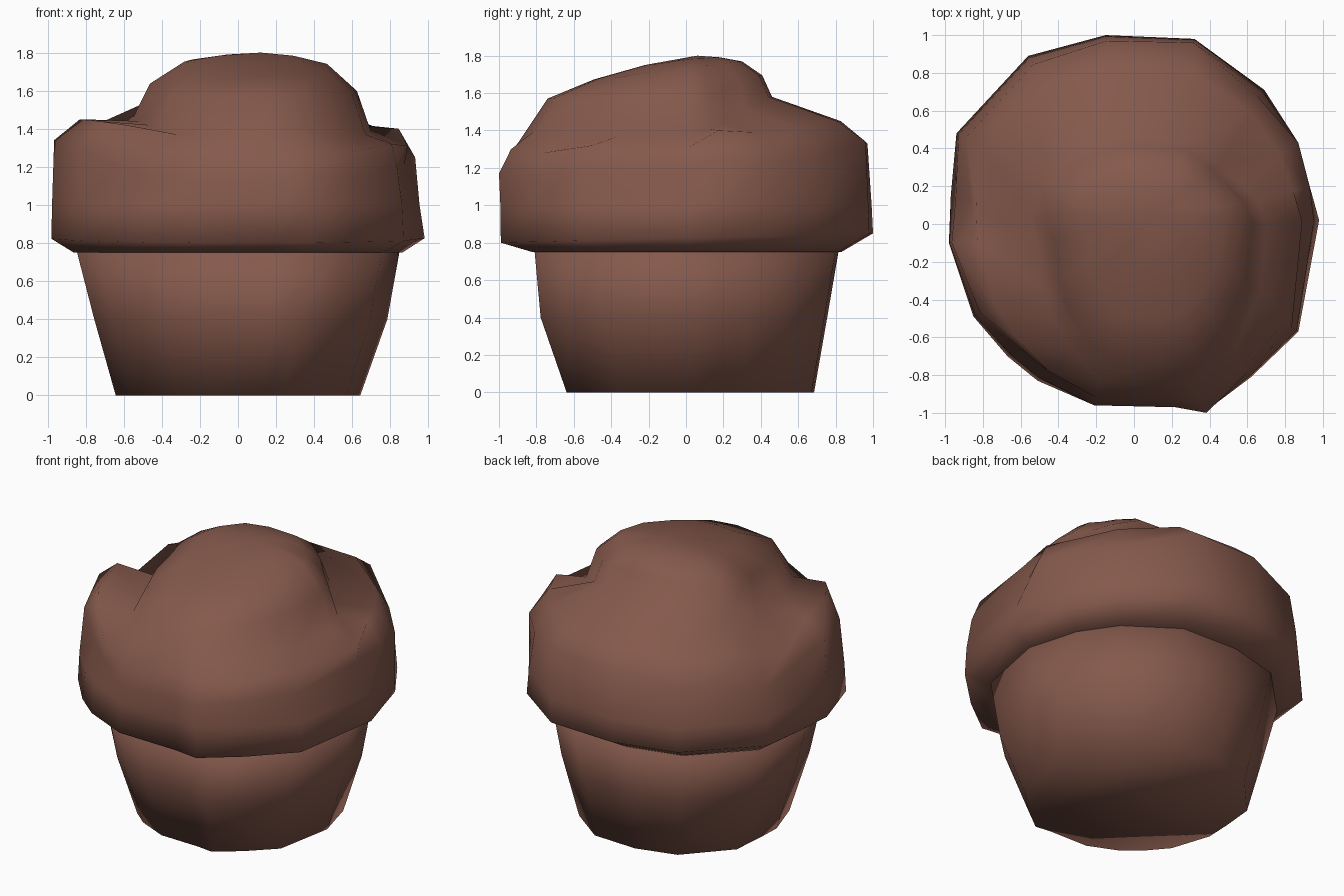
import bpy, bmesh, math
from mathutils import Vector

if "Cube" in bpy.data.objects:
    bpy.data.objects.remove(bpy.data.objects["Cube"])

brown = bpy.data.materials.new("chocolate brown")
brown.diffuse_color = (0.235, 0.100, 0.072, 1)
brown.use_nodes = True
brown.node_tree.nodes["Principled BSDF"].inputs["Base Color"].default_value = brown.diffuse_color

# One row per direction, counter-clockwise from +x:
# rim x, rim y, shoulder scale, shoulder z, lobe-top z, crease x, crease y, crease z
ROWS = [
    (0.98, 0.02, 0.89, 1.20, 1.31, 0.70, 0.00, 1.38),
    (0.93, 0.20, 1.00, 1.25, 1.40, 0.66, 0.12, 1.41),
    (0.87, 0.43, 1.00, 1.23, 1.39, 0.56, 0.22, 1.43),
    (0.69, 0.71, 0.95, 1.25, 1.42, 0.46, 0.32, 1.51),
    (0.32, 0.98, 0.98, 1.34, 1.45, 0.30, 0.44, 1.58),
    (-0.15, 1.00, 0.97, 1.33, 1.45, -0.05, 0.46, 1.58),
    (-0.56, 0.89, 0.95, 1.26, 1.43, -0.30, 0.40, 1.57),
    (-0.94, 0.48, 0.95, 1.20, 1.40, -0.48, 0.20, 1.54),
    (-0.97, 0.15, 0.89, 1.20, 1.31, -0.55, 0.04, 1.46),
    (-0.98, -0.10, 0.985, 1.34, 1.45, -0.51, -0.10, 1.44),
    (-0.85, -0.49, 0.96, 1.30, 1.44, -0.47, -0.36, 1.42),
    (-0.67, -0.70, 0.92, 1.20, 1.42, -0.42, -0.52, 1.39),
    (-0.51, -0.83, 0.92, 1.15, 1.28, -0.32, -0.68, 1.37),
    (-0.21, -0.96, 1.00, 1.12, 1.27, -0.18, -0.83, 1.37),
    (0.22, -0.97, 1.00, 1.14, 1.28, 0.14, -0.86, 1.39),
    (0.38, -0.99, 1.01, 1.17, 1.30, 0.34, -0.82, 1.39),
    (0.62, -0.81, 0.97, 1.16, 1.28, 0.53, -0.67, 1.36),
    (0.87, -0.57, 0.96, 1.20, 1.32, 0.67, -0.36, 1.37),
]
APEX = Vector((0.12, 0.06, 1.80))


def loft(name, rings, apex=None, angle=110):
    bm = bmesh.new()
    loops = [[bm.verts.new(p) for p in ring] for ring in rings]
    n = len(loops[0])
    for a, b in zip(loops, loops[1:]):
        for j in range(n):
            k = (j + 1) % n
            bm.faces.new((a[j], a[k], b[k], b[j]))
    bm.faces.new(loops[0][::-1])
    if apex is None:
        bm.faces.new(loops[-1])
    else:
        tip = bm.verts.new(apex)
        for j in range(n):
            bm.faces.new((loops[-1][j], loops[-1][(j + 1) % n], tip))
    bmesh.ops.recalc_face_normals(bm, faces=bm.faces)
    me = bpy.data.meshes.new(name)
    bm.to_mesh(me)
    bm.free()
    me.materials.append(brown)
    ob = bpy.data.objects.new(name, me)
    bpy.context.collection.objects.link(ob)
    bpy.ops.object.select_all(action='DESELECT')
    ob.select_set(True)
    bpy.context.view_layer.objects.active = ob
    bpy.ops.object.shade_smooth_by_angle(angle=math.radians(angle))
    return ob


# Lobed crown: underside, rim, wall, shoulder, lobe tops, crease, dome
under, rim, wall, shoulder, lobe, crease = [], [], [], [], [], []
for x, y, f, s, t, cx, cy, cz in ROWS:
    under.append((x * 0.88, y * 0.83, 0.75))
    rim.append((x, y, 0.825 + 0.025 * y))
    w = 1 - (1 - f) * 0.25
    wall.append((x * w, y * w, 1.0))
    shoulder.append((x * f, y * f, s))
    lobe.append((x + (cx - x) * 0.32, y + (cy - y) * 0.32, t))
    crease.append((cx, cy, cz))


def dome_ring(f, drop, front_drop):
    ring = []
    for c in crease:
        d = Vector(c) - APEX
        w = max(0, -d.y / math.hypot(d.x, d.y)) ** 2
        g = drop + (front_drop - drop) * w
        ring.append((APEX.x + d.x * f, APEX.y + d.y * f, APEX.z + d.z * g))
    return ring


loft("muffin_crown", [under, rim, wall, shoulder, lobe, crease,
                      dome_ring(0.87, 0.48, 0.56),
                      dome_ring(0.60, 0.14, 0.31),
                      dome_ring(0.30, 0.04, 0.12)], APEX)


# Tapered cup, bulging at mid height on the right and front
def cup_ring(fx, fy, z, bulge=0.0, dy=0.0):
    return [(r[0] * (fx + (bulge if r[0] > 0 else 0)),
             r[1] * (fy + (bulge if r[1] < 0 else 0)) + dy, z) for r in ROWS]


loft("muffin_cup", [cup_ring(0.655, 0.665, 0, 0, 0.02),
                    cup_ring(0.77, 0.755, 0.40, 0.03),
                    cup_ring(0.87, 0.82, 0.78)])
